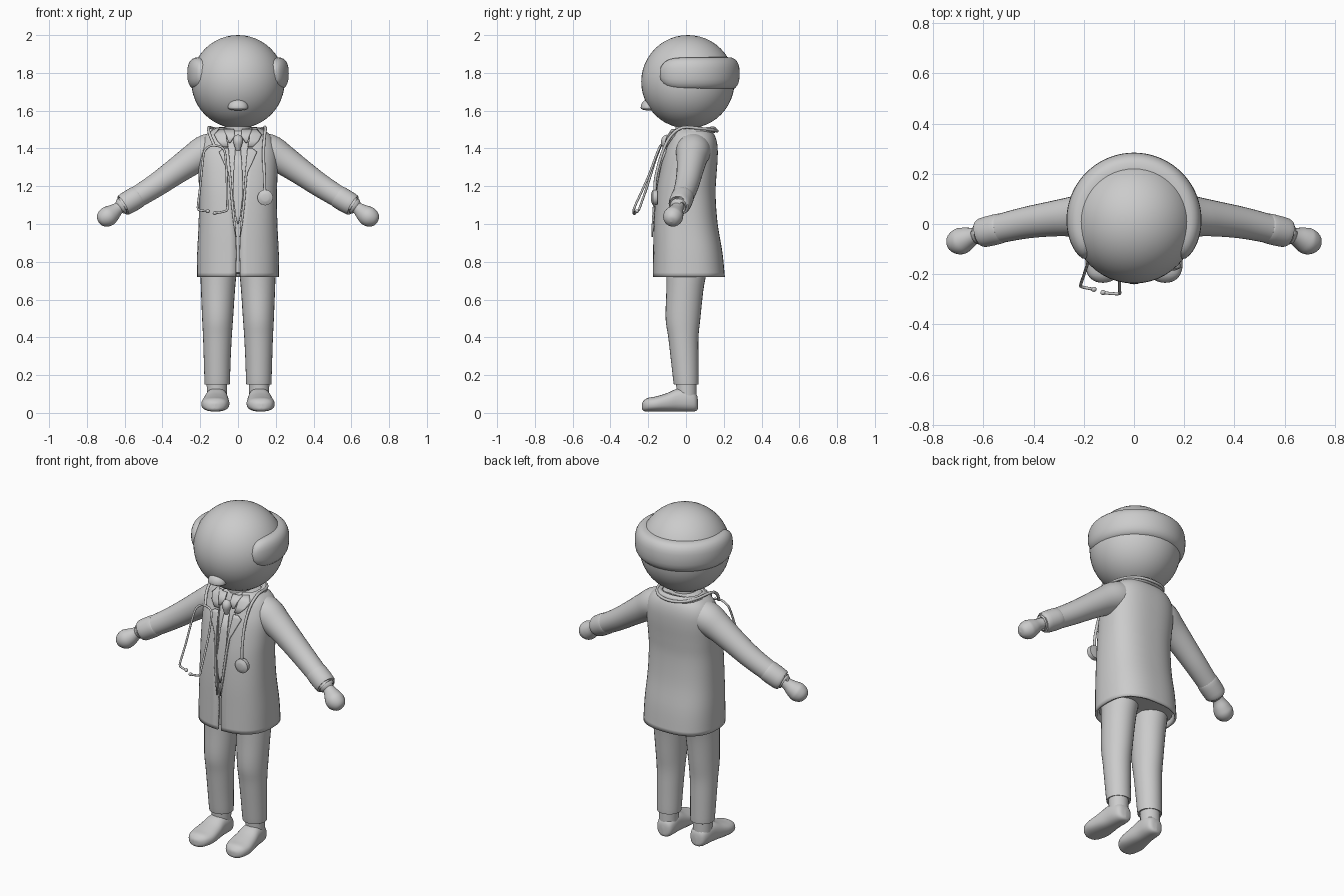
import bpy, bmesh, math
from mathutils import Vector

if "Cube" in bpy.data.objects:
    bpy.data.objects.remove(bpy.data.objects["Cube"])

grey = bpy.data.materials.new("plain grey")
grey.diffuse_color = (0.6, 0.6, 0.6, 1)
grey.use_nodes = True
grey.node_tree.nodes["Principled BSDF"].inputs["Base Color"].default_value = grey.diffuse_color
E = 0.8  # squareness of the torso cross-section


def finish(name, bm, thick=0, angle=40):
    bmesh.ops.recalc_face_normals(bm, faces=bm.faces)
    me = bpy.data.meshes.new(name)
    bm.to_mesh(me)
    bm.free()
    me.materials.append(grey)
    ob = bpy.data.objects.new(name, me)
    bpy.context.collection.objects.link(ob)
    if thick:
        m = ob.modifiers.new("thickness", 'SOLIDIFY')
        m.thickness, m.offset = thick, 0
    bpy.ops.object.select_all(action='DESELECT')
    ob.select_set(True)
    bpy.context.view_layer.objects.active = ob
    bpy.ops.object.shade_smooth_by_angle(angle=math.radians(angle))
    return ob


def loft(name, rings, closed=True, caps=True, thick=0, angle=40):
    bm = bmesh.new()
    vs = [[bm.verts.new(p) for p in r] for r in rings]
    n = len(rings[0])
    for a, b in zip(vs, vs[1:]):
        for i in range(n if closed else n - 1):
            j = (i + 1) % n
            bm.faces.new((a[i], a[j], b[j], b[i]))
    if caps and closed:
        bm.faces.new(vs[0])
        bm.faces.new(vs[-1])
    return finish(name, bm, thick, angle)


def smooth(rows, n=4):
    """Catmull-Rom resampling of rows of numbers."""
    out = []
    for i in range(len(rows) - 1):
        p0, p1, p2, p3 = rows[max(i - 1, 0)], rows[i], rows[i + 1], rows[min(i + 2, len(rows) - 1)]
        for k in range(n):
            t = k / n
            out.append(tuple(b + .5 * t * (c - a + t * (2*a - 5*b + 4*c - d + t * (3*(b - c) + d - a)))
                             for a, b, c, d in zip(p0, p1, p2, p3)))
    return out + [tuple(rows[-1])]


def tube(name, rows, seg=20, n=4, mirror=False):
    """Sweep a circle along rows of x, y, z, radius."""
    for s in ((1, -1) if mirror else (1,)):
        pts = smooth(rows, n)
        P = [Vector((s * p[0], p[1], p[2])) for p in pts]
        rings, u = [], None
        for i, p in enumerate(P):
            t = (P[min(i + 1, len(P) - 1)] - P[max(i - 1, 0)]).normalized()
            if u is None:
                u = t.orthogonal()
            u = (u - t * u.dot(t)).normalized()
            v, r = t.cross(u), max(pts[i][3], .0005)
            rings.append([p + r * (u * math.cos(a) + v * math.sin(a))
                          for a in (2 * math.pi * k / seg for k in range(seg))])
        loft(name + ("" if not mirror else "_left" if s > 0 else "_right"), rings)


def ball(name, loc, scale, rot=None, seg=32):
    bm = bmesh.new()
    bmesh.ops.create_uvsphere(bm, u_segments=seg, v_segments=seg // 2, radius=1)
    for v in bm.verts:
        c = Vector((v.co.x * scale[0], v.co.y * scale[1], v.co.z * scale[2]))
        if rot:
            c = rot @ c
        v.co = c + Vector(loc)
    return finish(name, bm)


def spow(v, e):
    return math.copysign(abs(v) ** e, v)


# Head
ball("head", (0, .01, 1.753), (.247, .247, .247), seg=48)
bm = bmesh.new()
bmesh.ops.create_uvsphere(bm, u_segments=24, v_segments=16, radius=1)
for v in bm.verts:
    v.co = (v.co.x * .054, -.198 + v.co.y * .042, 1.615 + v.co.z * (.046 if v.co.z > 0 else .014))
finish("moustache", bm)

# Hair band wrapping the sides and back
rings = []
for i in range(61):
    q = -1 + 2 * i / 60
    a = math.radians(90 + q * 131)
    f = max(1 - abs(q) ** 14, 0) ** .5
    f = max(f, .03)
    c = math.cos(a), math.sin(a)
    rings.append([(c[0] * r, .015 + c[1] * r, z) for r, z in
                  ((.205 + .064 * (.45 + .55 * f) * spow(math.cos(b), .75),
                    1.796 + .087 * f * spow(math.sin(b), .8))
                   for b in (2 * math.pi * k / 24 for k in range(24)))])
loft("hair_band", rings)

# Torso profile: z, half width, front y, back y, opening half width
profile = smooth([(.72, .212, -.17, .2, .012), (.85, .21, -.168, .187, .009), (1, .203, -.165, .162, .014),
                  (1.15, .2, -.155, .151, .028), (1.25, .203, -.14, .155, .036), (1.35, .205, -.118, .162, .048),
                  (1.42, .195, -.093, .16, .058), (1.47, .165, -.075, .145, .065), (1.505, .11, -.05, .115, .06)])


def torso_ring(row, k=1, opening=True, n=48):
    z, rx, yf, yb, w = row
    a0 = math.asin(min((w / rx) ** (1 / E), 1)) if opening else 0
    yc, ry = (yf + yb) / 2, (yb - yf) / 2
    out = []
    for i in range(n):
        a = a0 + (2 * math.pi - 2 * a0) * i / (n - 1 if opening else n)
        out.append((k * rx * spow(math.sin(a), E), yc - k * ry * spow(math.cos(a), E), z))
    return out


def front_y(x, z):
    """Front surface of the coat at x, z."""
    z = min(max(z, profile[0][0]), profile[-1][0])
    for a, b in zip(profile, profile[1:]):
        if a[0] <= z <= b[0]:
            t = (z - a[0]) / (b[0] - a[0])
            rx, yf, yb = (a[j] + t * (b[j] - a[j]) for j in (1, 2, 3))
            s = min(abs(x) / rx, 1) ** (1 / E)
            return (yf + yb) / 2 - (yb - yf) / 2 * (1 - s * s) ** (E / 2)


loft("coat", [torso_ring(r) for r in profile], closed=False, thick=.012)
loft("shirt", [torso_ring(r, .93, False) for r in profile if r[0] > .74])
tube("neck", [(0, .02, 1.42, .075), (0, .015, 1.5, .07), (0, .01, 1.56, .07)])


def plate(name, rows, lift, thick=.009, mirror=True):
    """Thin cloth strip on the chest: rows of z, inner x, outer x."""
    for s in ((1, -1) if mirror else (1,)):
        loft(name + ("" if not mirror else "_left" if s > 0 else "_right"),
             [[(s * x, front_y(x, z) - lift, z) for x in
               (a + (b - a) * k / 6 for k in range(7))] for z, a, b in rows], closed=False, thick=thick)


# Lapels, shirt collar and tie
lapel = [(1.4, .05, .075), (1.38, .048, .1), (1.33, .044, .078), (1.27, .037, .05), (1.2, .032, .044),
         (1.1, .023, .036), (1.0, .013, .024), (.93, .009, .012)]
plate("lapel", lapel, .012)
plate("coat_collar", [(1.5, .06, .1), (1.47, .062, .125), (1.44, .058, .11), (1.41, .052, .08)], .013)
plate("shirt_collar", [(1.5, .02, .075), (1.465, .018, .06), (1.43, .04, .05)], .02)
plate("tie", [(1.4, -.014, .014), (1.3, -.022, .022), (1.15, -.026, .026), (1.04, -.012, .012),
              (1.0, -.003, .003)], .002, mirror=False)
tube("tie_knot", [(0, -.09, 1.46, .02), (0, -.105, 1.44, .027), (0, -.108, 1.41, .018), (0, -.106, 1.39, .012)])
tube("collar_roll", [(.125 * math.sin(a), .045 - .1 * math.cos(a), 1.487 + .02 * math.cos(a + math.pi) * .6, .018)
                     for a in (math.radians(45 + 27 * k) for k in range(11))], seg=12)

# Sleeves, cuffs and hands
tube("sleeve", [(.06, .04, 1.4, .085), (.16, .038, 1.385, .092), (.24, .03, 1.34, .08), (.33, .02, 1.278, .07),
                (.43, .005, 1.208, .063), (.53, -.017, 1.145, .058), (.6, -.034, 1.104, .056),
                (.603, -.035, 1.102, .035)], seg=28, mirror=True)
tube("cuff", [(.52, -.015, 1.152, .05), (.535, -.018, 1.142, .06), (.603, -.035, 1.102, .058),
              (.61, -.037, 1.098, .045)], seg=28, mirror=True)
tube("shirt_cuff", [(.58, -.03, 1.115, .043), (.62, -.041, 1.093, .043), (.625, -.042, 1.09, .03)], mirror=True)
tube("hand", [(.6, -.035, 1.105, .03), (.635, -.047, 1.082, .033), (.665, -.058, 1.058, .046), (.69, -.068, 1.04, .053),
              (.715, -.074, 1.025, .045), (.732, -.078, 1.014, .027), (.738, -.079, 1.01, 0)], seg=24, mirror=True)

# Trousers: z, centre x, half width, front y, back y
for s, side in ((1, "left"), (-1, "right")):
    legs = smooth([(.155, .11, .064, -.062, .064), (.16, .11, .067, -.066, .067), (.28, .11, .071, -.08, .066),
                   (.4, .109, .076, -.094, .066), (.5, .108, .082, -.108, .076), (.65, .106, .09, -.104, .092),
                   (.75, .103, .096, -.104, .11), (.85, .098, .098, -.11, .12)])
    loft("trouser_leg_" + side, [[(s * x + w * math.cos(a), (f + b) / 2 + (b - f) / 2 * math.sin(a), z)
                                  for a in (2 * math.pi * k / 28 for k in range(28))] for z, x, w, f, b in legs])
    # Shoe: y, top z, half width
    shoe = smooth([(.064, .06, .004), (.055, .1, .04), (.02, .125, .055), (-.04, .13, .06), (-.1, .105, .069),
                   (-.16, .087, .074), (-.205, .078, .06), (-.228, .06, .032), (-.234, .045, .003)])
    rings = []
    for y, top, w in shoe:
        low = .007 + .02 * max(0, 1 - w / .05)
        rings.append([(s * (.112 - .05 * y) + w * spow(math.cos(a), .85),
                       y, (top + low) / 2 + (top - low) / 2 * spow(math.sin(a), .8))
                      for a in (2 * math.pi * k / 24 for k in range(24))])
    loft("shoe_" + side, rings)
tube("ankle", [(.112, .005, .05, .052), (.112, .003, .12, .054), (.11, 0, .2, .056)], mirror=True)
ball("hips", (0, .0, .82), (.19, .11, .085))

# Stethoscope: neck tube, chest piece, fork and ear pieces
T = .008
tube("neck_tube", [(.142, -.165, 1.17, T), (.14, -.16, 1.25, T), (.135, -.128, 1.37, T), (.14, -.085, 1.46, T),
                   (.145, -.02, 1.51, T), (.13, .08, 1.505, T), (.08, .145, 1.497, T), (0, .165, 1.492, T),
                   (-.08, .145, 1.497, T), (-.13, .08, 1.505, T), (-.155, -.02, 1.51, T), (-.15, -.08, 1.475, T),
                   (-.125, -.13, 1.415, T)], seg=10)
tube("chest_piece", [(.144, -.148, 1.14, .02), (.144, -.15, 1.14, .038), (.144, -.163, 1.14, .041),
                     (.144, -.175, 1.14, .041), (.144, -.183, 1.14, .025), (.144, -.185, 1.14, .018)], n=1, seg=28)
T = .006
tube("fork", [(-.212, -.24, 1.1, T), (-.2, -.205, 1.2, T), (-.187, -.165, 1.33, T), (-.178, -.145, 1.385, T),
              (-.15, -.135, 1.412, T), (-.12, -.135, 1.415, T), (-.085, -.14, 1.405, T), (-.068, -.155, 1.37, T),
              (-.06, -.2, 1.25, T), (-.057, -.268, 1.1, T)], seg=10)
tube("ear_tube_outer", [(-.212, -.24, 1.1, T), (-.208, -.25, 1.075, T), (-.16, -.26, 1.068, T)], seg=10)
tube("ear_tube_inner", [(-.057, -.268, 1.1, T), (-.062, -.278, 1.07, T), (-.12, -.274, 1.058, T)], seg=10)
ball("ear_tip_outer", (-.16, -.26, 1.068), (.011, .01, .01), seg=16)
ball("ear_tip_inner", (-.123, -.273, 1.058), (.011, .01, .01), seg=16)
